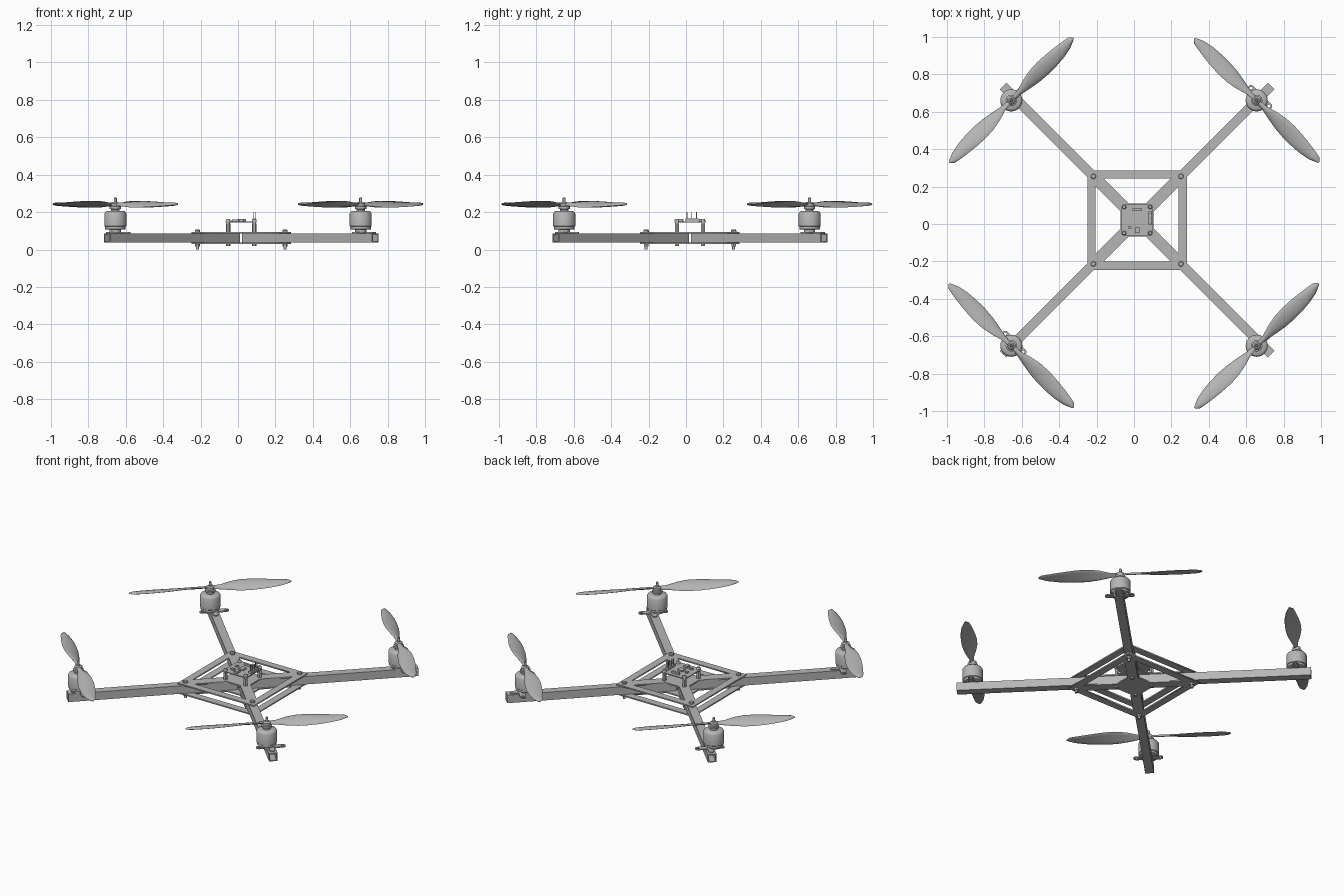
import bpy, bmesh, math
from math import cos, sin, pi
from mathutils import Matrix, Vector

cube = bpy.data.objects.get("Cube")
if cube:
    bpy.data.objects.remove(cube)

grey = bpy.data.materials.new("mid_grey")
grey.use_nodes = True
grey.diffuse_color = (0.47, 0.47, 0.47, 1)
grey.node_tree.nodes["Principled BSDF"].inputs["Base Color"].default_value = grey.diffuse_color

CX, CY = 0.017, 0.021          # frame centre
MX, MY = 0.0, 0.005            # centre of the four motors
DIAG = [(1, 1), (-1, 1), (-1, -1), (1, -1)]


def finish(bm, name, loc=(0, 0, 0), rot=0, smooth=False):
    bmesh.ops.recalc_face_normals(bm, faces=bm.faces)
    me = bpy.data.meshes.new(name)
    bm.to_mesh(me)
    bm.free()
    me.materials.append(grey)
    ob = bpy.data.objects.new(name, me)
    bpy.context.collection.objects.link(ob)
    ob.location, ob.rotation_euler.z = loc, rot
    if smooth:
        bpy.ops.object.select_all(action='DESELECT')
        bpy.context.view_layer.objects.active = ob
        ob.select_set(True)
        bpy.ops.object.shade_smooth_by_angle(angle=math.radians(35))
    return ob


def box(name, x, y, z, sx, sy, sz, rot=0):
    bm = bmesh.new()
    bmesh.ops.create_cube(bm, size=1, matrix=Matrix.Diagonal((sx, sy, sz, 1)))
    return finish(bm, name, (x, y, z), rot)


def lathe(name, profile, loc, n=32, smooth=True):
    """Revolve (radius, height) pairs about the vertical axis."""
    bm = bmesh.new()
    rings = [[bm.verts.new((r * cos(2 * pi * i / n), r * sin(2 * pi * i / n), z))
              for i in range(n)] for r, z in profile]
    for a, b in zip(rings, rings[1:]):
        for i in range(n):
            j = (i + 1) % n
            bm.faces.new((a[i], a[j], b[j], b[i]))
    bm.faces.new(rings[0])
    bm.faces.new(rings[-1])
    return finish(bm, name, loc, 0, smooth)


def plate(name, outlines, loc, thick, rot=0):
    """Flat plate with holes: the first outline is the rim."""
    cu = bpy.data.curves.new(name, 'CURVE')
    cu.dimensions, cu.fill_mode, cu.extrude = '2D', 'BOTH', thick / 2
    for pts in outlines:
        sp = cu.splines.new('POLY')
        sp.points.add(len(pts) - 1)
        for p, (x, y) in zip(sp.points, pts):
            p.co = (x, y, 0, 1)
        sp.use_cyclic_u = True
    cu.materials.append(grey)
    ob = bpy.data.objects.new(name, cu)
    bpy.context.collection.objects.link(ob)
    ob.location, ob.rotation_euler.z = loc, rot
    return ob


def circle(x, y, r, n=16):
    return [(x + r * cos(2 * pi * i / n), y + r * sin(2 * pi * i / n)) for i in range(n)]


def turn(pts, k):
    for _ in range(k):
        pts = [(-y, x) for x, y in pts]
    return pts


# Square frame plates: rim, diagonal braces and a central hub
OUT, INN, GAP, HUB = 0.266, 0.222, 0.043, 0.088
window = [(INN - GAP, INN), (GAP - INN, INN), (GAP - HUB, HUB), (HUB - GAP, HUB)]
for name, z in (("lower_frame_plate", 0.033), ("upper_frame_plate", 0.091)):
    rim = [(OUT, OUT), (-OUT, OUT), (-OUT, -OUT), (OUT, -OUT)]
    plate(name, [rim] + [turn(window, k) for k in range(4)], (CX, CY, z), 0.008)

# Hollow square arms with mitred inner ends
W, LEN, Z0, Z1 = 0.025, 1.014, 0.037, 0.087
for k in range(4):
    bm = bmesh.new()

    def section(inset):
        w, lo, hi = W - inset, Z0 + inset, Z1 - inset
        pts = [(-w, lo), (w, lo), (w, hi), (-w, hi)]
        inner = [bm.verts.new((0.008 + abs(y), y, z)) for y, z in pts]
        outer = [bm.verts.new((LEN, y, z)) for y, z in pts]
        return inner, outer

    (oi, oo), (ii, io) = section(0), section(0.006)
    for a, b in ((oi, oo), (ii, io), (oi, ii), (oo, io)):
        for i in range(4):
            j = (i + 1) % 4
            bm.faces.new((a[i], a[j], b[j], b[i]))
    finish(bm, "arm", (CX, CY, 0), pi / 4 + k * pi / 2)

# Corner bolts with washers, heads and nuts
for sx, sy in DIAG:
    p = (CX + sx * 0.234, CY + sy * 0.234, 0)
    lathe("bolt_shank", [(0.008, 0), (0.008, 0.1)], p, 16)
    lathe("bolt_head", [(0.014, 0.095), (0.014, 0.102), (0.011, 0.106)], p, 24)
    lathe("bolt_nut", [(0.014, 0.016), (0.014, 0.029)], p, 6, False)

# Flight controller on four standoffs
BZ, S = 0.148, 0.083
bm = bmesh.new()
bmesh.ops.create_cube(bm, size=1, matrix=Matrix.Diagonal((2 * S, 2 * S, 0.006, 1)))
corners = [e for e in bm.edges if abs(e.verts[0].co.z - e.verts[1].co.z) > 0.001]
bmesh.ops.bevel(bm, geom=corners, offset=0.012, segments=4, affect='EDGES', profile=0.5)
finish(bm, "controller_board", (CX, CY, BZ))
for sx, sy in DIAG:
    p = (CX + sx * 0.07, CY + sy * 0.07, 0)
    lathe("standoff", [(0.009, 0.02), (0.009, 0.158)], p, 16)
    lathe("standoff_collar", [(0.012, 0.095), (0.012, 0.14)], p, 6, False)
    lathe("standoff_cap", [(0.012, 0.151), (0.012, 0.158), (0.008, 0.164)], p, 16)
    lathe("standoff_nut", [(0.012, 0.02), (0.012, 0.029)], p, 6, False)
for name, x, y, sx, sy, h in (("processor", 0, 0, 0.034, 0.034, 0.008),
                              ("usb_socket", 0, -0.055, 0.024, 0.03, 0.012),
                              ("sensor", -0.045, 0.01, 0.016, 0.016, 0.008),
                              ("side_socket", -0.04, -0.04, 0.02, 0.012, 0.01),
                              ("rear_socket", 0.0, 0.055, 0.05, 0.014, 0.012),
                              ("pin_block", 0.07, 0.01, 0.02, 0.07, 0.014)):
    box(name, CX + x, CY + y, BZ + 0.003 + h / 2, sx, sy, h)
for i in range(3):
    for x in (0.065, 0.075):
        box("header_pin", CX + x, CY - 0.015 + i * 0.025, 0.177, 0.004, 0.004, 0.045)


def lug_bar(reach, r):
    """Rounded bar outline lying along x."""
    arc = [(reach + r * cos(a), r * sin(a)) for a in [pi * (i / 8 - 0.5) for i in range(9)]]
    return arc + [(-x, -y) for x, y in arc]


# Airfoil blade: half widths either side of the spar, pitch falling to the tip
STATIONS = [(0.01, 0.012, 0.012, 30), (0.06, 0.017, 0.017, 32), (0.12, 0.036, 0.030, 27),
            (0.18, 0.047, 0.040, 23), (0.24, 0.049, 0.044, 19), (0.30, 0.045, 0.043, 16),
            (0.36, 0.038, 0.038, 13), (0.42, 0.029, 0.026, 11), (0.452, 0.022, 0.012, 10),
            (0.470, 0.004, 0.003, 10)]


def propeller(name, loc, rot):
    bm = bmesh.new()
    for side in (0, pi):
        spin = Matrix.Rotation(side, 4, 'Z')
        rings = []
        for r, lead, trail, pitch in STATIONS:
            ring = []
            for i in range(12):
                a = 2 * pi * i / 12
                c = cos(a)
                y = c * lead if c > 0 else c * trail
                z = sin(a) * min(0.006, lead * 0.5) + 0.004 * (1 - c * c)
                p = Matrix.Rotation(math.radians(pitch), 4, 'X') @ Vector((r, y, z))
                ring.append(bm.verts.new(spin @ p))
            rings.append(ring)
        for a, b in zip(rings, rings[1:]):
            for i in range(12):
                j = (i + 1) % 12
                bm.faces.new((a[i], a[j], b[j], b[i]))
        bm.faces.new(rings[0])
        bm.faces.new(rings[-1])
    return finish(bm, name, loc, rot, True)


# Motor units: mount, motor can, propeller and shaft
for k, (sx, sy) in enumerate(DIAG):
    arm_rot = pi / 4 + k * pi / 2
    mount = (CX + sx * 0.657, CY + sy * 0.657, 0.09)
    plate("mount_crossbar", [lug_bar(0.068, 0.017), circle(0.068, 0, 0.008),
                             circle(-0.068, 0, 0.008)], mount, 0.007, arm_rot + pi / 2)
    plate("mount_lengthbar", [lug_bar(0.05, 0.015)], mount, 0.0066, arm_rot)
    m = (MX + sx * 0.656, MY + sy * 0.656, 0)
    lathe("motor_boss", [(0.03, 0.088), (0.03, 0.11)], m)
    lathe("motor_base", [(0.05, 0.106), (0.055, 0.109), (0.055, 0.122)], m)
    lathe("motor_can", [(0.055, 0.122), (0.059, 0.125), (0.059, 0.192),
                        (0.054, 0.201), (0.046, 0.206)], m)
    lathe("propeller_adapter", [(0.022, 0.204), (0.022, 0.215), (0.03, 0.218), (0.03, 0.229),
                                (0.023, 0.232), (0.023, 0.247), (0.014, 0.254)], m)
    lathe("motor_shaft", [(0.008, 0.25), (0.008, 0.276), (0.005, 0.279)], m, 16)
    propeller("propeller", (m[0], m[1], 0.24), arm_rot + pi / 2)
